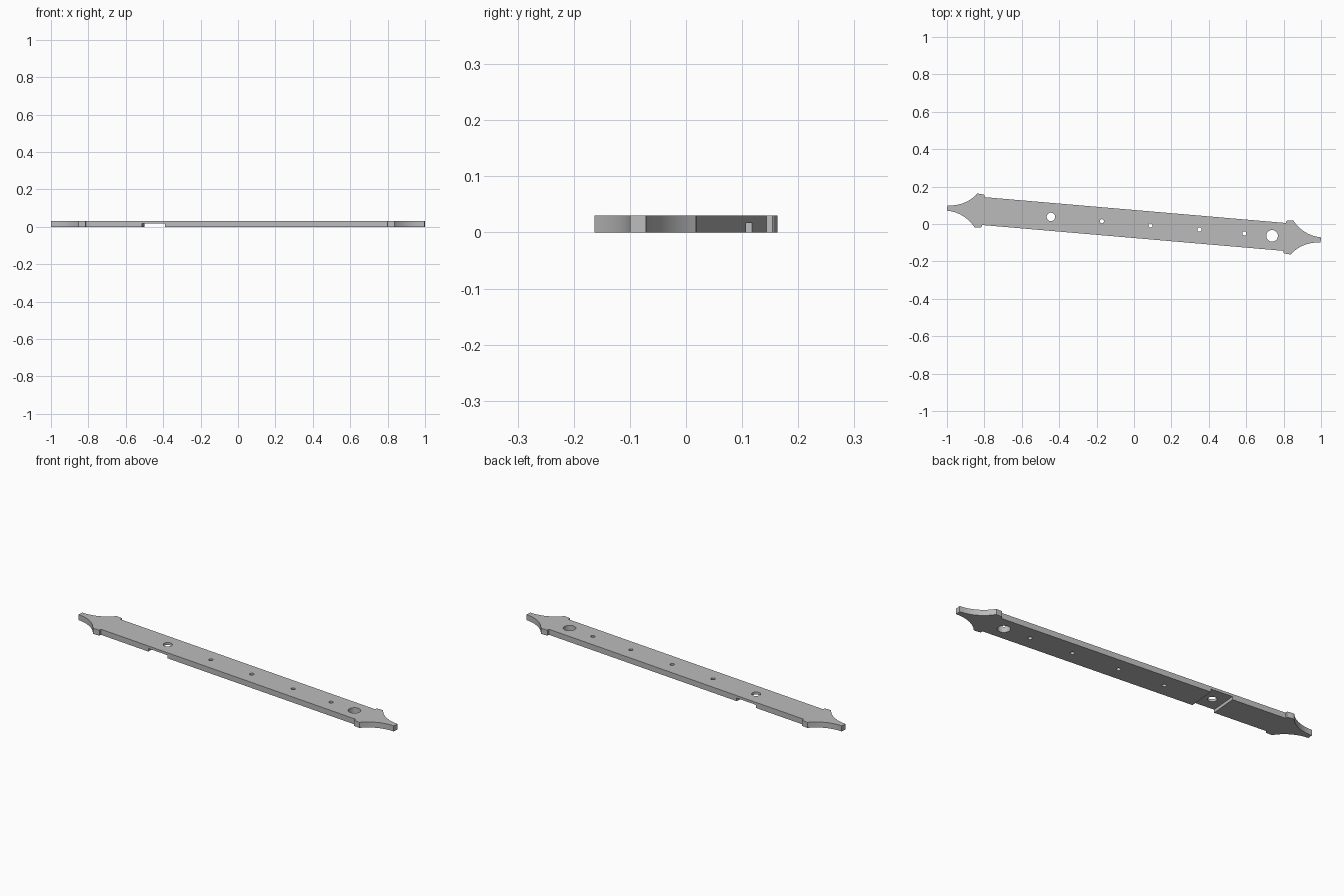
import bpy, bmesh, math
from mathutils import Matrix

cube = bpy.data.objects.get("Cube")
if cube:
    bpy.data.objects.remove(cube, do_unlink=True)

THICK = 0.03
TILT = Matrix.Rotation(math.radians(-4.9), 4, 'Z')

steel = bpy.data.materials.new("plain_grey_steel")
GREY = (0.5, 0.5, 0.5, 1)
steel.use_nodes = True
steel.diffuse_color = GREY
steel.node_tree.nodes["Principled BSDF"].inputs["Base Color"].default_value = GREY


def make_object(name, bm):
    """Turn the bmesh into an object lying along the tilted axis."""
    bm.transform(TILT)
    bmesh.ops.recalc_face_normals(bm, faces=bm.faces)
    mesh = bpy.data.meshes.new(name)
    bm.to_mesh(mesh)
    bm.free()
    mesh.materials.append(steel)
    obj = bpy.data.objects.new(name, mesh)
    bpy.context.collection.objects.link(obj)
    return obj


def quarter_profile():
    """Upper right quarter of the outline, from the shoulder to the end."""
    body, end, end_half = 0.0747, 1.0024, 0.0145
    pts = [(0.81, body), (0.81, 0.085), (0.813, 0.0878), (0.82, 0.089), (0.848, 0.0908)]
    # Concave sweep, level where it meets the end face
    tip_u, tip_v = pts[-1]
    run, rise = end - tip_u, tip_v - end_half
    radius = (run ** 2 + rise ** 2) / (2 * rise)
    start = math.asin(run / radius)
    steps = 14
    for i in range(1, steps + 1):
        a = start * (1 - i / steps)
        pts.append((end - radius * math.sin(a), end_half + radius * (1 - math.cos(a))))
    return pts


# Strap plate: mirrored outline, extruded
q = quarter_profile()
outline = (q + [(u, -v) for u, v in reversed(q)]
           + [(-u, -v) for u, v in q] + [(-u, v) for u, v in reversed(q)])
bm = bmesh.new()
face = bm.faces.new([bm.verts.new((u, v, 0)) for u, v in outline])
grown = bmesh.ops.extrude_face_region(bm, geom=[face])["geom"]
bmesh.ops.translate(bm, vec=(0, 0, THICK),
                    verts=[g for g in grown if isinstance(g, bmesh.types.BMVert)])
plate = make_object("strap_plate", bm)

cutters = []

# Cross groove in the underside
bm = bmesh.new()
groove_depth = 0.0165
bmesh.ops.create_cube(bm, size=1, matrix=Matrix.Translation((-0.4468, 0, 0))
                      @ Matrix.Diagonal((0.1235, 0.4, 2 * groove_depth, 1)))
cutters.append(make_object("groove_cutter", bm))

# Round holes: position along the plate and radius
small = 0.011
for u, radius in [(-0.446, 0.0225), (-0.172, small), (0.088, small),
                  (0.351, small), (0.592, small), (0.741, 0.031)]:
    bm = bmesh.new()
    bmesh.ops.create_cone(bm, cap_ends=True, segments=40, radius1=radius, radius2=radius,
                          depth=0.2, matrix=Matrix.Translation((u, 0, 0)))
    cutters.append(make_object("hole_cutter", bm))

# Cut the plate and drop the cutters
bpy.ops.object.select_all(action='DESELECT')
bpy.context.view_layer.objects.active = plate
plate.select_set(True)
for cutter in cutters:
    cutter.hide_render = True
    mod = plate.modifiers.new("cut", 'BOOLEAN')
    mod.operation = 'DIFFERENCE'
    mod.solver = 'EXACT'
    mod.object = cutter
    bpy.ops.object.modifier_apply(modifier=mod.name)
    bpy.data.objects.remove(cutter, do_unlink=True)

bpy.ops.object.shade_smooth_by_angle(angle=math.radians(30))
